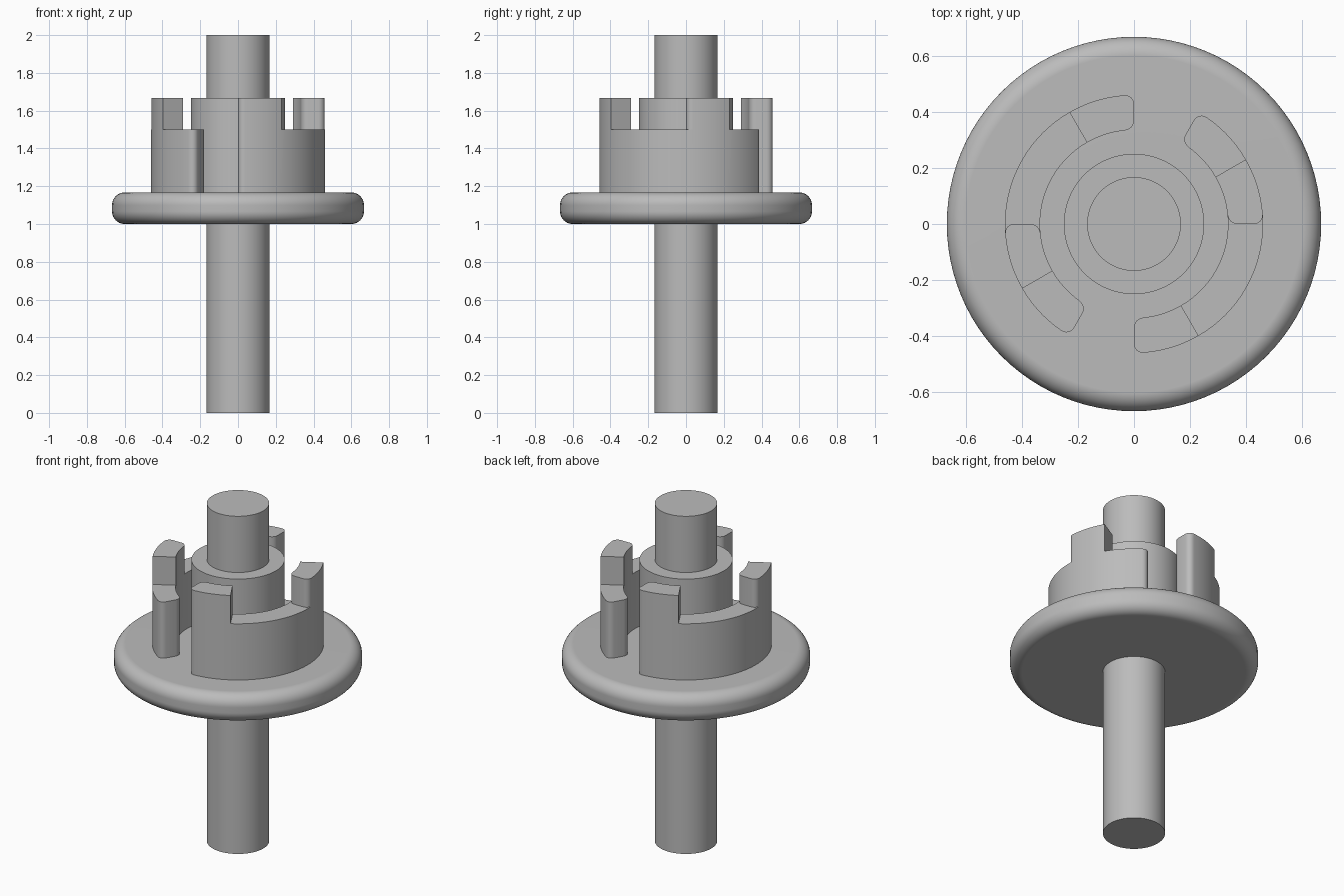
import bpy
import bmesh
from math import sin, cos, pi, radians, degrees, ceil

if "Cube" in bpy.data.objects:
    bpy.data.objects.remove(bpy.data.objects["Cube"], do_unlink=True)

# Main dimensions
SHAFT_R, HUB_R, FLANGE_R = 0.167, 0.25, 0.667
WALL_IN, WALL_OUT, CORNER = 0.335, 0.46, 0.033
FLANGE_Z, SEAT_Z, STEP_Z, RIM_Z, TOP_Z = 1.0, 1.167, 1.5, 1.667, 2.0
FILLET = 0.067
STEP = 2.5

grey = bpy.data.materials.new("plain grey")
grey.use_nodes = True
grey.diffuse_color = (0.5, 0.5, 0.5, 1)
grey.node_tree.nodes["Principled BSDF"].inputs["Base Color"].default_value = (0.5, 0.5, 0.5, 1)


def finish(bm, name):
    """Turn a bmesh into a named, smooth shaded object."""
    bmesh.ops.remove_doubles(bm, verts=bm.verts, dist=1e-5)
    mesh = bpy.data.meshes.new(name)
    bm.to_mesh(mesh)
    bm.free()
    mesh.materials.append(grey)
    obj = bpy.data.objects.new(name, mesh)
    bpy.context.collection.objects.link(obj)
    bpy.ops.object.select_all(action="DESELECT")
    obj.select_set(True)
    bpy.context.view_layer.objects.active = obj
    bpy.ops.object.shade_smooth_by_angle(angle=radians(35))
    return obj


def lathe(name, profile):
    """Revolve a profile of (radius, height) points about z."""
    bm = bmesh.new()
    verts = [bm.verts.new((r, 0, z)) for r, z in profile]
    edges = [bm.edges.new(pair) for pair in zip(verts, verts[1:])]
    bmesh.ops.spin(bm, geom=verts + edges, cent=(0, 0, 0), axis=(0, 0, 1),
                   angle=2 * pi, steps=96, use_merge=True)
    bmesh.ops.remove_doubles(bm, verts=bm.verts, dist=1e-5)
    bmesh.ops.recalc_face_normals(bm, faces=bm.faces)
    return finish(bm, name)


def end_curve(angle, sense):
    """Wall end from inner to outer radius; sense rounds it forward or back."""
    if sense == 0:
        return [(WALL_IN, angle), (WALL_OUT, angle)]
    turns = [i * pi / 12 for i in range(7)]
    pts = [(WALL_IN + CORNER * (1 - cos(t)), CORNER * (1 - sin(t))) for t in turns]
    pts += [(WALL_OUT - CORNER * (1 - sin(t)), CORNER * (1 - cos(t))) for t in turns]
    return [(r, angle + sense * degrees(off / r)) for r, off in pts]


def arc(radius, a, b):
    """Evenly placed points strictly between two angles."""
    first = int(a // STEP) + 1
    return [(radius, k * STEP) for k in range(first, ceil(b / STEP))]


def sector(start, start_sense, end, end_sense):
    """Counter-clockwise outline of a piece of the ring wall."""
    head, tail = end_curve(start, start_sense), end_curve(end, end_sense)
    polar = head + arc(WALL_OUT, head[-1][1], tail[-1][1]) + tail[::-1]
    polar += arc(WALL_IN, head[0][1], tail[0][1])[::-1]
    return [(r * cos(radians(a)), r * sin(radians(a))) for r, a in polar]


def add_sides(bm, outline, low, high):
    rings = [[bm.verts.new((x, y, z)) for x, y in outline] for z in (low, high)]
    for i in range(len(outline)):
        j = (i + 1) % len(outline)
        bm.faces.new((rings[0][i], rings[0][j], rings[1][j], rings[1][i]))


def add_cap(bm, outline, z):
    bm.faces.new([bm.verts.new((x, y, z)) for x, y in outline])


def stepped_wall(name, a):
    """Curved wall with two raised teeth and two lower ledges."""
    bm = bmesh.new()
    add_sides(bm, sector(a, 1, a + 150, -1), SEAT_Z, STEP_Z)
    for tooth in (sector(a, 1, a + 30, 0), sector(a + 90, 1, a + 120, 0)):
        add_sides(bm, tooth, STEP_Z, RIM_Z)
        add_cap(bm, tooth, RIM_Z)
    for ledge in (sector(a + 30, 0, a + 90, 1), sector(a + 120, 0, a + 150, -1)):
        add_cap(bm, ledge, STEP_Z)
    finish(bm, name)


# Shaft below and above the flange
lathe("lower_shaft", [(0, 0), (SHAFT_R, 0), (SHAFT_R, FLANGE_Z)])
lathe("upper_shaft", [(SHAFT_R, RIM_Z), (SHAFT_R, TOP_Z), (0, TOP_Z)])

# Round-edged flange
quarter = [i * pi / 20 for i in range(11)]
core = FLANGE_R - FILLET
rim = [(core + FILLET * sin(t), FLANGE_Z + FILLET * (1 - cos(t))) for t in quarter]
rim += [(core + FILLET * cos(t), SEAT_Z - FILLET * (1 - sin(t))) for t in quarter]
flange = lathe("flange", [(SHAFT_R, FLANGE_Z)] + rim + [(HUB_R, SEAT_Z)])
weighted = flange.modifiers.new("flat_face_normals", "WEIGHTED_NORMAL")
weighted.keep_sharp = True

# Central hub
lathe("hub", [(HUB_R, SEAT_Z), (HUB_R, RIM_Z), (SHAFT_R, RIM_Z)])

# Pair of stepped ring walls
stepped_wall("front_left_wall", 270)
stepped_wall("back_right_wall", 90)
